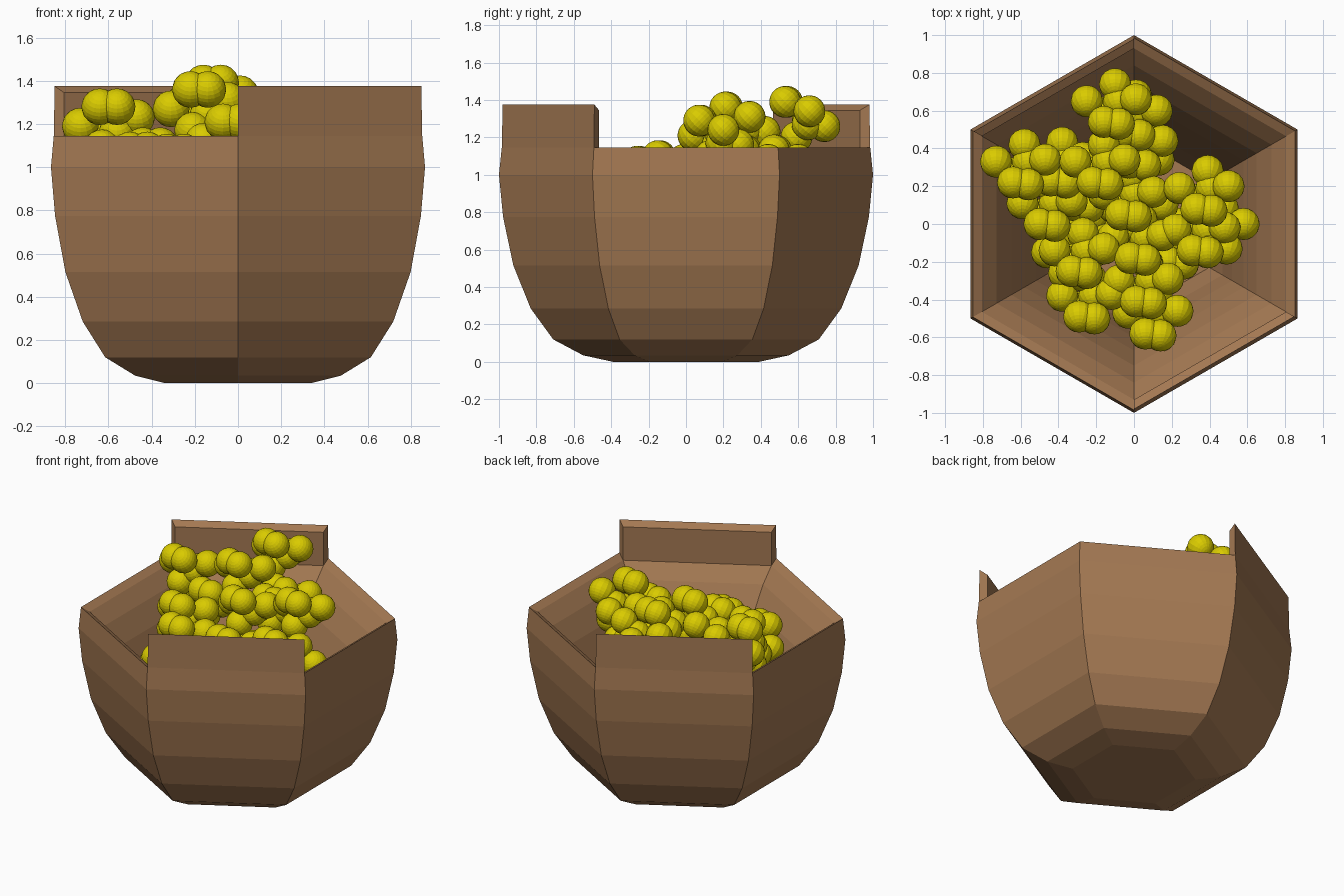
import bpy, bmesh, math
from mathutils import Matrix, Vector

if "Cube" in bpy.data.objects:
    bpy.data.objects.remove(bpy.data.objects["Cube"])


def material(name, color):
    m = bpy.data.materials.new(name)
    m.diffuse_color = (*color, 1)
    m.use_nodes = True
    m.node_tree.nodes["Principled BSDF"].inputs["Base Color"].default_value = m.diffuse_color
    return m


BROWN = material("brown_clay", (0.37, 0.19, 0.085))
YELLOW = material("yellow", (0.70, 0.60, 0.0))


def add_object(name, bm, mat):
    bmesh.ops.recalc_face_normals(bm, faces=bm.faces)
    me = bpy.data.meshes.new(name)
    bm.to_mesh(me)
    bm.free()
    me.materials.append(mat)
    ob = bpy.data.objects.new(name, me)
    bpy.context.collection.objects.link(ob)
    return ob


def corner(r, z, k):
    a = math.radians(90 + 60 * k)
    return Vector((r * math.cos(a), r * math.sin(a), z))


# Six-sided bowl: outer profile up, sharp rim, then the funnel-like inside down
outer = [(0.39, 0.0), (0.55, 0.035), (0.71, 0.12), (0.83, 0.285),
         (0.923, 0.515), (0.978, 0.775), (1.0, 1.0), (0.985, 1.145)]
inner = [(0.93, 1.115), (0.84, 1.02), (0.75, 0.88), (0.67, 0.70),
         (0.60, 0.50), (0.54, 0.28), (0.46, 0.10)]
profile = outer + inner
bm = bmesh.new()
rings = [[bm.verts.new(corner(r, z, k)) for k in range(6)] for r, z in profile]
for a, b in zip(rings, rings[1:]):
    for k in range(6):
        n = (k + 1) % 6
        bm.faces.new((a[k], a[n], b[n], b[k]))
bm.faces.new(rings[0])
bm.faces.new(rings[-1])
add_object("bowl", bm, BROWN)

# Raised wall panels on two opposite sides (back left, front right)
section = [(0.985, 1.145), (0.98, 1.375), (0.93, 1.345), (0.93, 1.115)]
for name, k in (("raised_back_wall", 0), ("raised_front_wall", 3)):
    bm = bmesh.new()
    ends = [[bm.verts.new(corner(r, z, j)) for r, z in section] for j in (k, k + 1)]
    for i in range(4):
        j = (i + 1) % 4
        bm.faces.new((ends[0][i], ends[0][j], ends[1][j], ends[1][i]))
    for e in ends:
        bm.faces.new(e)
    add_object(name, bm, BROWN)

# One bunch of balls: front pair, sides, back, and a lower core
bunch = [(-0.04, -0.10, 0.08), (0.04, -0.11, 0.08), (-0.13, 0.01, -0.01),
         (0.13, 0.02, 0.03), (0.02, 0.10, -0.05), (0.04, 0.01, -0.04),
         (-0.03, -0.05, -0.11)]
centres = [
    # top layer
    (-0.12, 0.64, 1.31), (-0.60, 0.32, 1.20), (-0.18, 0.32, 1.28),
    (0.37, 0.18, 1.21),
    # middle layer
    (-0.03, 0.15, 1.13), (-0.01, 0.58, 1.05), (-0.46, 0.10, 1.00),
    (0.35, -0.04, 1.02), (0.45, -0.02, 0.92), (-0.29, -0.15, 0.99),
    (0.02, 0.42, 1.05), (-0.40, 0.33, 1.02), (0.02, -0.08, 0.96),
    # lower layer
    (0.05, -0.31, 0.92), (-0.25, -0.39, 0.87), (0.10, -0.48, 0.84),
    (-0.33, -0.16, 0.78), (0.02, 0.08, 0.80), (-0.28, 0.20, 0.78),
    (0.22, -0.10, 0.70), (0.0, 0.32, 0.76),
    # bottom fill
    (-0.10, 0.02, 0.52), (0.10, -0.05, 0.46), (0.0, 0.0, 0.30),
]
tilt = Matrix.Rotation(math.radians(45), 4, 'X')
for i, c in enumerate(centres):
    bm = bmesh.new()
    for p in bunch:
        bmesh.ops.create_uvsphere(
            bm, u_segments=16, v_segments=14, radius=0.085,
            matrix=Matrix.Translation(Vector(c) + Vector(p)) @ tilt)
    add_object(f"ball_bunch_{i + 1}", bm, YELLOW)
